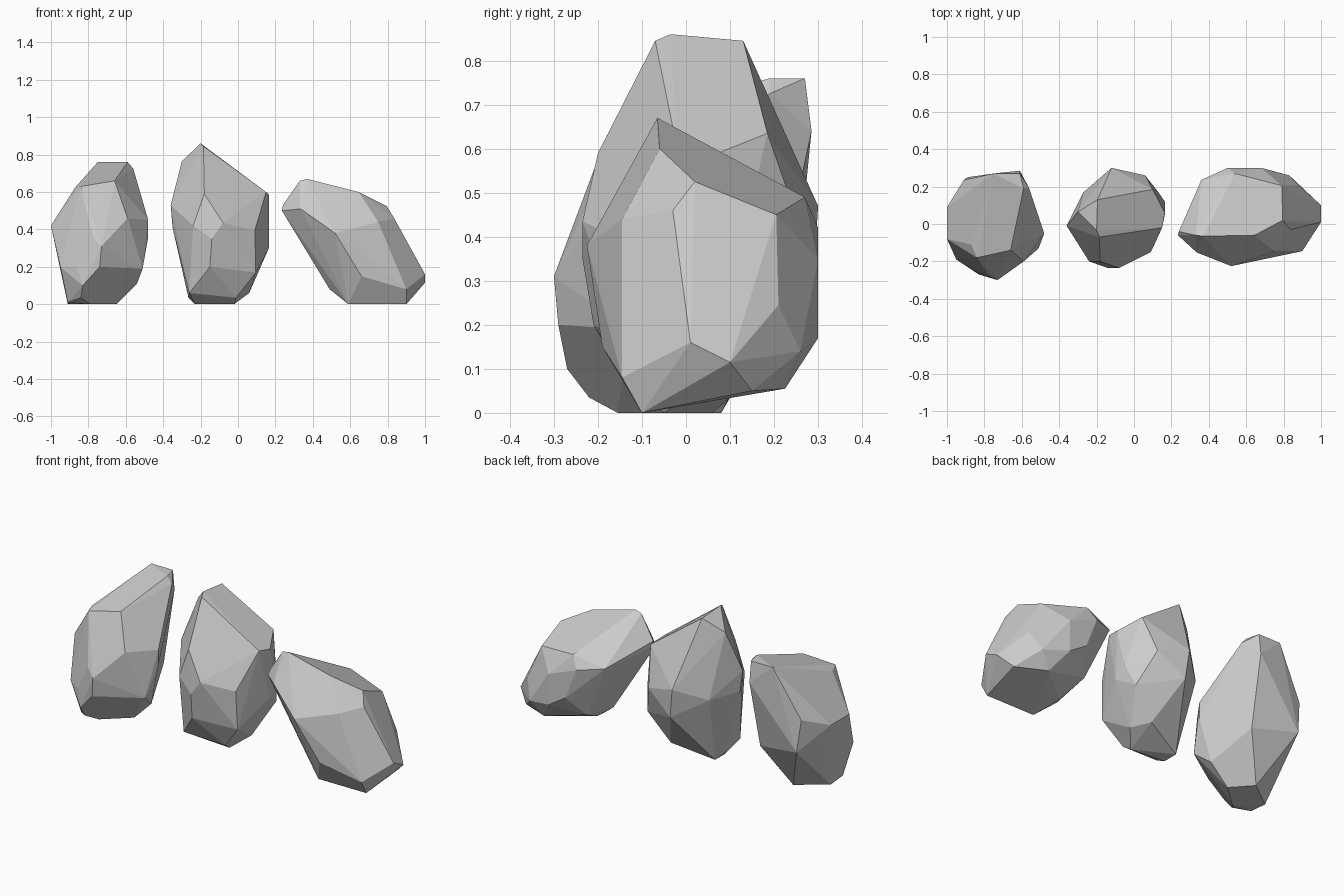
import bpy, bmesh, math


def rock(name, corners):
    """Faceted stone: convex hull of its corners, near-flat triangles merged."""
    bm = bmesh.new()
    for c in corners:
        bm.verts.new(c)
    bmesh.ops.convex_hull(bm, input=bm.verts[:])
    bmesh.ops.delete(bm, geom=[v for v in bm.verts if not v.link_faces], context='VERTS')
    bmesh.ops.dissolve_limit(bm, angle_limit=math.radians(5),
                             verts=bm.verts[:], edges=bm.edges[:])
    bmesh.ops.recalc_face_normals(bm, faces=bm.faces[:])
    mesh = bpy.data.meshes.new(name)
    bm.to_mesh(mesh)
    bm.free()
    bpy.context.collection.objects.link(bpy.data.objects.new(name, mesh))


# left stone, sloping top rising to the back
rock("left_rock", [
    (-.75, .27, .76), (-.61, .27, .76), (-.59, .19, .76), (-.56, .19, .725), (-.61, .285, .64),
    (-.87, -.11, .625), (-.84, -.18, .63), (-.66, -.14, .66), (-.59, -.2, .46),
    (-.775, -.28, .36), (-.73, -.3, .31), (-.74, -.29, .2), (-.86, -.25, .2), (-.83, -.27, .1),
    (-.84, -.22, .035), (-.91, -.15, .01), (-.79, -.155, 0), (-.95, -.19, .2),
    (-1, -.08, .42), (-1, .09, .42), (-.97, .05, .28), (-.91, .235, .48), (-.89, .25, .29),
    (-.91, -.04, 0), (-.75, .08, 0), (-.65, -.03, 0), (-.54, -.03, .11), (-.51, -.13, .19),
    (-.48, -.05, .45), (-.48, -.05, .36), (-.62, .2, .24)])

# middle stone, tallest, with a ridge and a slope to the right
rock("middle_rock", [
    (-.2, -.035, .86), (-.185, -.07, .845), (-.195, .13, .845), (-.3, .065, .765),
    (-.36, -.01, .53), (-.35, 0, .41), (-.18, -.2, .59), (-.24, -.2, .42),
    (-.14, -.235, .35), (-.08, -.235, .435), (.09, -.15, .395), (.095, -.14, .17),
    (.15, -.02, .6), (.165, .06, .585), (.1, .185, .635), (.165, .05, .3), (.165, .12, .36),
    (.13, .17, .23), (.06, .26, .42), (-.12, .3, .47), (-.1, .29, .3), (0, .14, .07),
    (.06, .04, .06), (-.01, -.1, .035), (-.02, -.05, 0), (-.23, .06, 0), (-.23, -.03, 0),
    (-.265, 0, .035), (-.26, -.13, .06), (-.15, -.21, .2), (-.27, .17, .4)])

# right stone, leaning back to the left
rock("right_rock", [
    (.37, -.065, .67), (.33, -.06, .66), (.645, -.06, .6), (.795, .02, .525), (.79, .205, .45),
    (.54, .27, .49), (.75, -.145, .44), (.835, -.03, .46), (.52, -.225, .38), (.335, -.152, .51),
    (.235, -.06, .5), (.24, -.04, .53), (.36, .235, .44), (.5, .3, .42), (.57, .3, .24),
    (.68, .3, .17), (.68, .3, .35), (.83, .26, .14), (.88, .21, .245), (1, .01, .16),
    (1, .1, .115), (.9, -.145, .08), (.9, -.1, 0), (.66, -.19, .15), (.59, -.1, 0),
    (.93, .15, .05), (.76, .225, .055), (.5, .2, .12), (.54, .05, .045), (.49, -.03, .08)])
